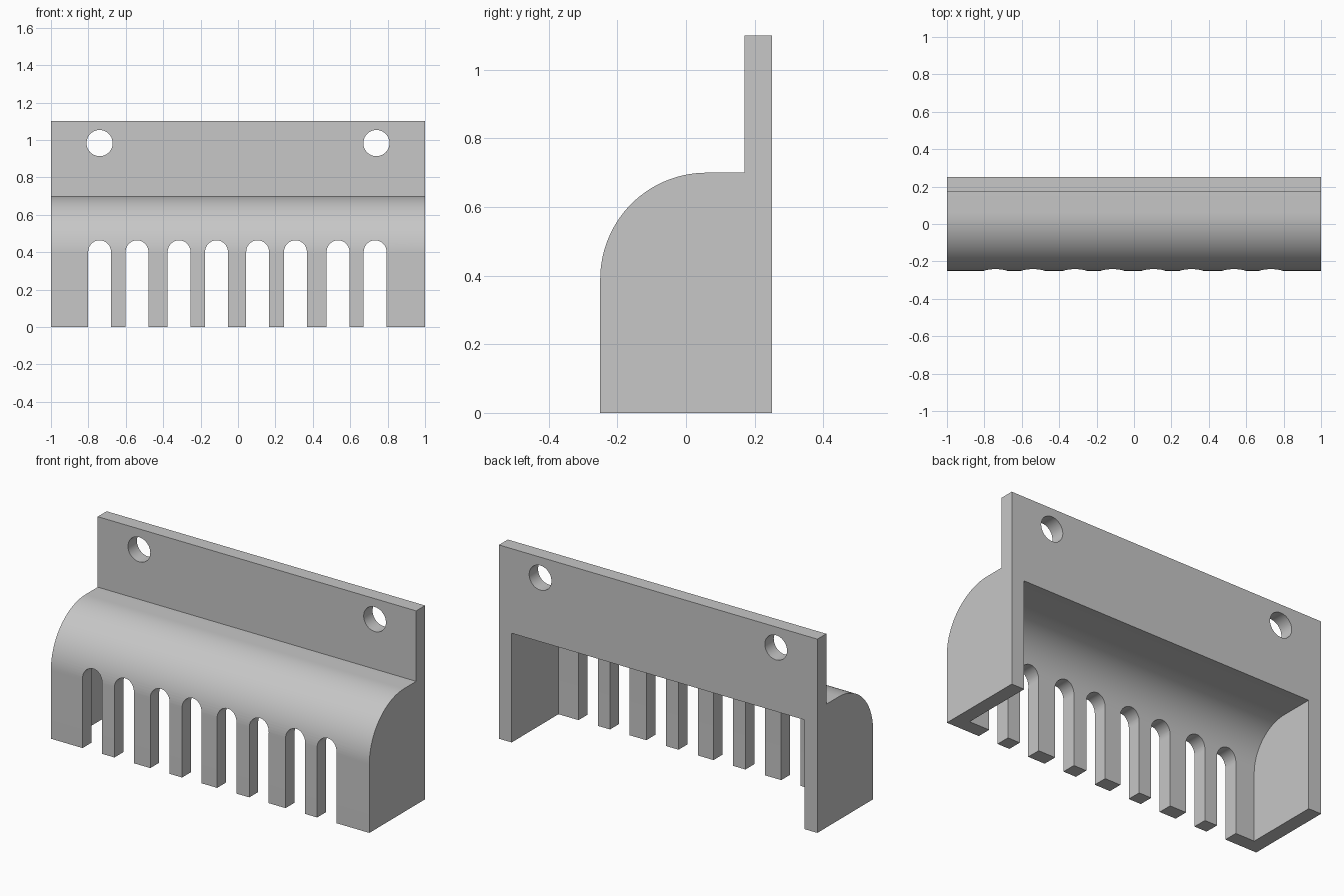
import bpy, bmesh, math
from mathutils import Vector

if "Cube" in bpy.data.objects:
    bpy.data.objects.remove(bpy.data.objects["Cube"], do_unlink=True)

WALL = 0.08          # shell thickness
FRONT, BACK = -0.25, 0.25
TOP, SHOULDER = 1.10, 0.70
ARC_Y, ARC_Z, ARC_R = 0.06, 0.39, 0.31

grey = bpy.data.materials.new("plain grey")
grey.use_nodes = True
colour = (0.57, 0.57, 0.57, 1)
grey.diffuse_color = colour
grey.node_tree.nodes["Principled BSDF"].inputs["Base Color"].default_value = colour


def arc(cx, cy, r, start, end, steps):
    angles = [math.radians(start + (end - start) * i / steps) for i in range(steps + 1)]
    return [(cx + r * math.cos(a), cy + r * math.sin(a)) for a in angles]


def prisms(name, profiles, axis, low, high):
    """Extrude closed profiles along x (points are y, z) or y (points are x, z)."""
    bm = bmesh.new()
    for points in profiles:
        place = (lambda p: (low, p[0], p[1])) if axis == "x" else (lambda p: (p[0], low, p[1]))
        face = bm.faces.new([bm.verts.new(place(p)) for p in points])
        new = bmesh.ops.extrude_face_region(bm, geom=[face])["geom"]
        step = Vector((high - low, 0, 0) if axis == "x" else (0, high - low, 0))
        bmesh.ops.translate(bm, vec=step, verts=[v for v in new if isinstance(v, bmesh.types.BMVert)])
    bmesh.ops.recalc_face_normals(bm, faces=bm.faces)
    mesh = bpy.data.meshes.new(name)
    bm.to_mesh(mesh)
    bm.free()
    mesh.materials.append(grey)
    obj = bpy.data.objects.new(name, mesh)
    bpy.context.collection.objects.link(obj)
    return obj


def cut(target, cutter):
    cutter.hide_render = True
    mod = target.modifiers.new("cut", "BOOLEAN")
    mod.operation, mod.solver, mod.object = "DIFFERENCE", "EXACT", cutter
    bpy.context.view_layer.objects.active = target
    bpy.ops.object.modifier_apply(modifier=mod.name)
    bpy.data.objects.remove(cutter, do_unlink=True)


# Rounded hood with upright mounting plate
outer = [(BACK, 0), (BACK, TOP), (BACK - WALL, TOP), (BACK - WALL, SHOULDER)]
outer += arc(ARC_Y, ARC_Z, ARC_R, 90, 180, 32) + [(FRONT, 0)]
bracket = prisms("slotted_wall_bracket", [outer], "x", -1, 1)

# Hollow, open at the back and underneath
inner = [(BACK + 0.1, -0.1), (BACK + 0.1, SHOULDER - WALL)]
inner += arc(ARC_Y, ARC_Z, ARC_R - WALL, 90, 180, 32) + [(FRONT + WALL, -0.1)]
cut(bracket, prisms("hollow_cutter", [inner], "x", -1 + WALL, 1 - WALL))

# Round-topped slots through the front wall
slot_centres = [-0.74, -0.54, -0.315, -0.115, 0.105, 0.307, 0.535, 0.733]
r = 0.061
slots = [arc(x, 0.402, r, 0, 180, 24) + [(x - r, -0.1), (x + r, -0.1)] for x in slot_centres]
cut(bracket, prisms("slot_cutter", slots, "y", FRONT - 0.1, -0.05))

# Screw holes through the plate
holes = [arc(side * 0.74, 0.983, 0.07, 0, 360, 40)[:-1] for side in (-1, 1)]
cut(bracket, prisms("hole_cutter", holes, "y", 0.1, BACK + 0.1))

# Smooth curves, sharp edges
bpy.ops.object.select_all(action="DESELECT")
bracket.select_set(True)
bpy.context.view_layer.objects.active = bracket
bpy.ops.object.shade_smooth_by_angle(angle=math.radians(30))
